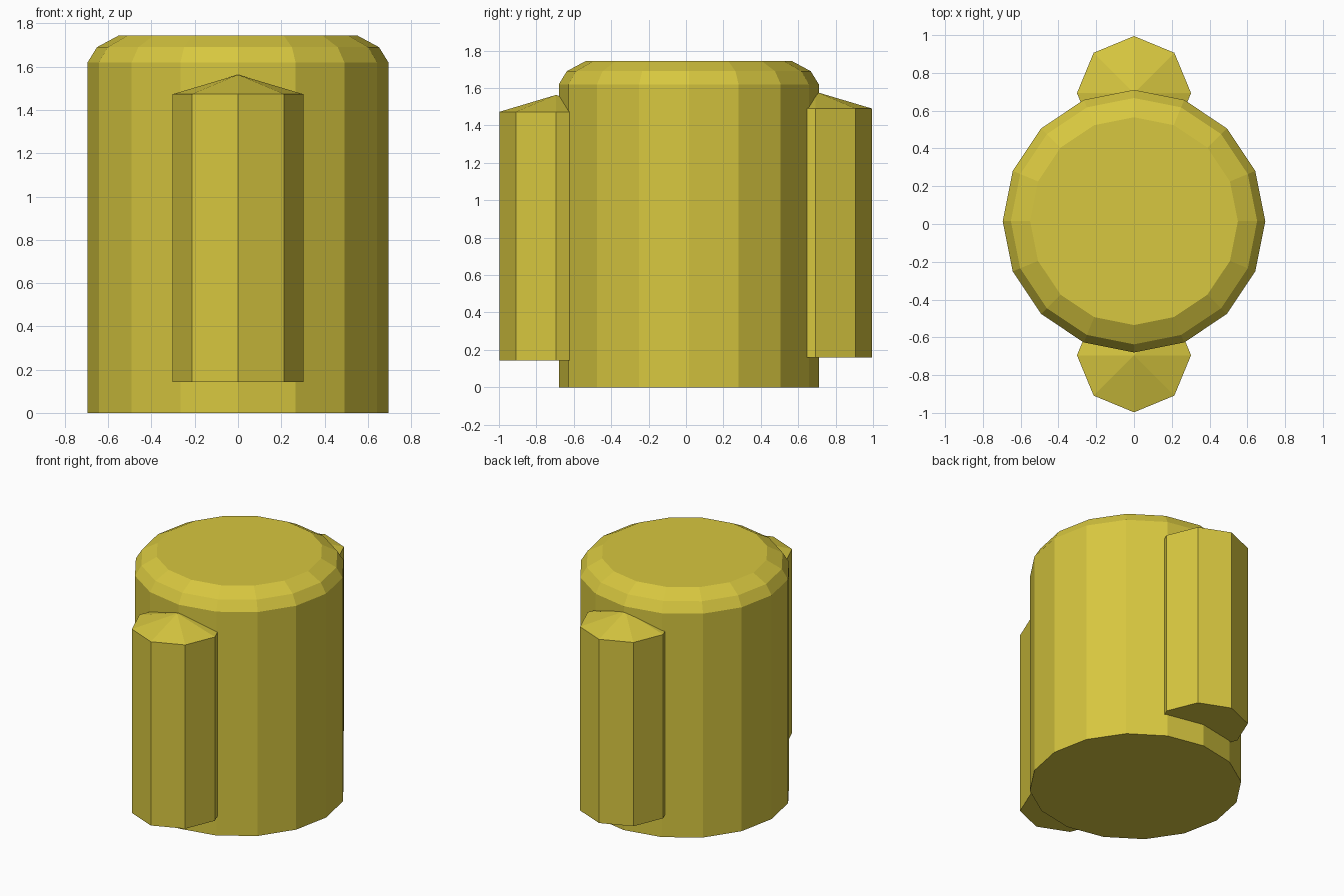
import bpy, bmesh, math

if "Cube" in bpy.data.objects:
    bpy.data.objects.remove(bpy.data.objects["Cube"])

yellow = bpy.data.materials.new("yellow")
yellow.diffuse_color = (0.68, 0.57, 0.05, 1)
yellow.use_nodes = True
yellow.node_tree.nodes["Principled BSDF"].inputs["Base Color"].default_value = yellow.diffuse_color


def lathe(name, profile, sides, cy):
    """Flat-shaded solid of revolution from (radius, z) points, closed at both ends."""
    bm = bmesh.new()
    rings = []
    for r, z in profile:
        if r == 0:
            rings.append([bm.verts.new((0, cy, z))])
            continue
        angles = [math.pi / 2 + 2 * math.pi * i / sides for i in range(sides)]
        rings.append([bm.verts.new((r * math.cos(a), cy + r * math.sin(a), z)) for a in angles])
    for low, high in zip(rings, rings[1:]):
        for i in range(sides):
            j = (i + 1) % sides
            if len(high) == 1:
                bm.faces.new((low[i], low[j], high[0]))
            else:
                bm.faces.new((low[i], low[j], high[j], high[i]))
    bm.faces.new(rings[0][::-1])
    if len(rings[-1]) > 1:
        bm.faces.new(rings[-1])
    bmesh.ops.recalc_face_normals(bm, faces=bm.faces)
    mesh = bpy.data.meshes.new(name)
    bm.to_mesh(mesh)
    bm.free()
    mesh.materials.append(yellow)
    obj = bpy.data.objects.new(name, mesh)
    bpy.context.collection.objects.link(obj)
    return obj


# Main drum with rounded shoulder
lathe("main_tank", [(0.695, 0), (0.695, 1.62), (0.652, 1.69), (0.55, 1.745)], 16, 0.015)

# Side canisters with shallow pointed caps, the rear one sitting slightly higher
for name, cy, base, rim, tip in (("front_canister", -0.695, 0.143, 1.473, 1.563),
                                 ("back_canister", 0.693, 0.16, 1.49, 1.58)):
    lathe(name, [(0.302, base), (0.302, rim), (0, tip)], 8, cy)
